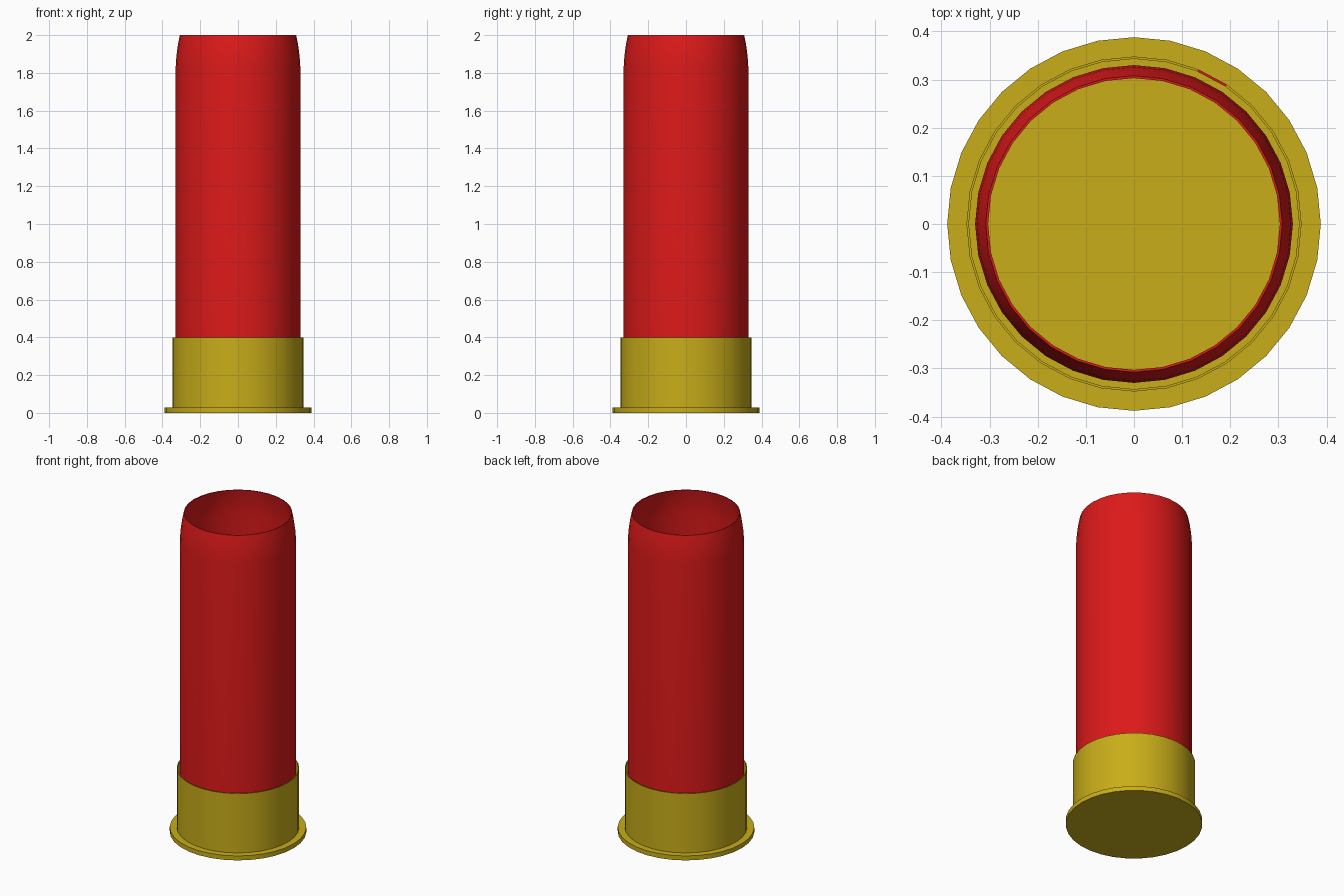
import bpy, bmesh, math

if "Cube" in bpy.data.objects:
    bpy.data.objects.remove(bpy.data.objects["Cube"])

SEG = 32


def material(name, rgb):
    m = bpy.data.materials.new(name)
    m.diffuse_color = (*rgb, 1)
    m.use_nodes = True
    m.node_tree.nodes["Principled BSDF"].inputs["Base Color"].default_value = m.diffuse_color
    return m


def lathe(name, profile, mats, closed=False):
    """Revolve an (r, z) profile around z; r = 0 ends become flat caps."""
    bm = bmesh.new()
    rings = []
    for r, z in profile:
        rings.append([bm.verts.new((r * math.cos(2 * math.pi * i / SEG),
                                    r * math.sin(2 * math.pi * i / SEG), z))
                      for i in range(SEG)])
    pairs = list(zip(rings, rings[1:]))
    if closed:
        pairs.append((rings[-1], rings[0]))
    else:
        bm.faces.new(rings[0])
        bm.faces.new(rings[-1])
    for a, b in pairs:
        for i in range(SEG):
            j = (i + 1) % SEG
            bm.faces.new((a[i], a[j], b[j], b[i]))
    bmesh.ops.recalc_face_normals(bm, faces=bm.faces)
    me = bpy.data.meshes.new(name)
    bm.to_mesh(me)
    bm.free()
    ob = bpy.data.objects.new(name, me)
    bpy.context.collection.objects.link(ob)
    for m in mats:
        me.materials.append(m)
    bpy.ops.object.select_all(action='DESELECT')
    ob.select_set(True)
    bpy.context.view_layer.objects.active = ob
    bpy.ops.object.shade_smooth_by_angle(angle=math.radians(30))
    return ob


red = material("red_plastic", (0.72, 0.01, 0.01))
brass = material("brass", (0.58, 0.42, 0.01))

# Brass cup: flanged base, thin side wall and inside floor
cup = lathe("brass_base", [(0.388, 0), (0.388, 0.028), (0.348, 0.028),
                           (0.348, 0.4), (0.343, 0.4), (0.343, 0.028)],
            [brass, red])
# The one lip facet that is red
for p in cup.data.polygons:
    c = p.center
    a = math.degrees(math.atan2(c.y, c.x))
    if abs(c.z - 0.4) < 0.001 and abs(a - 61.9) < 3:
        p.material_index = 1

# Red open tube with an inward-curved mouth
outer = [(0.33, 0.028), (0.33, 1.83), (0.326, 1.89), (0.318, 1.95), (0.308, 2.0)]
inner = [(0.303, 2.0), (0.313, 1.95), (0.321, 1.89), (0.325, 1.83), (0.325, 0.028)]
lathe("tube", outer + inner, [red], closed=True)
